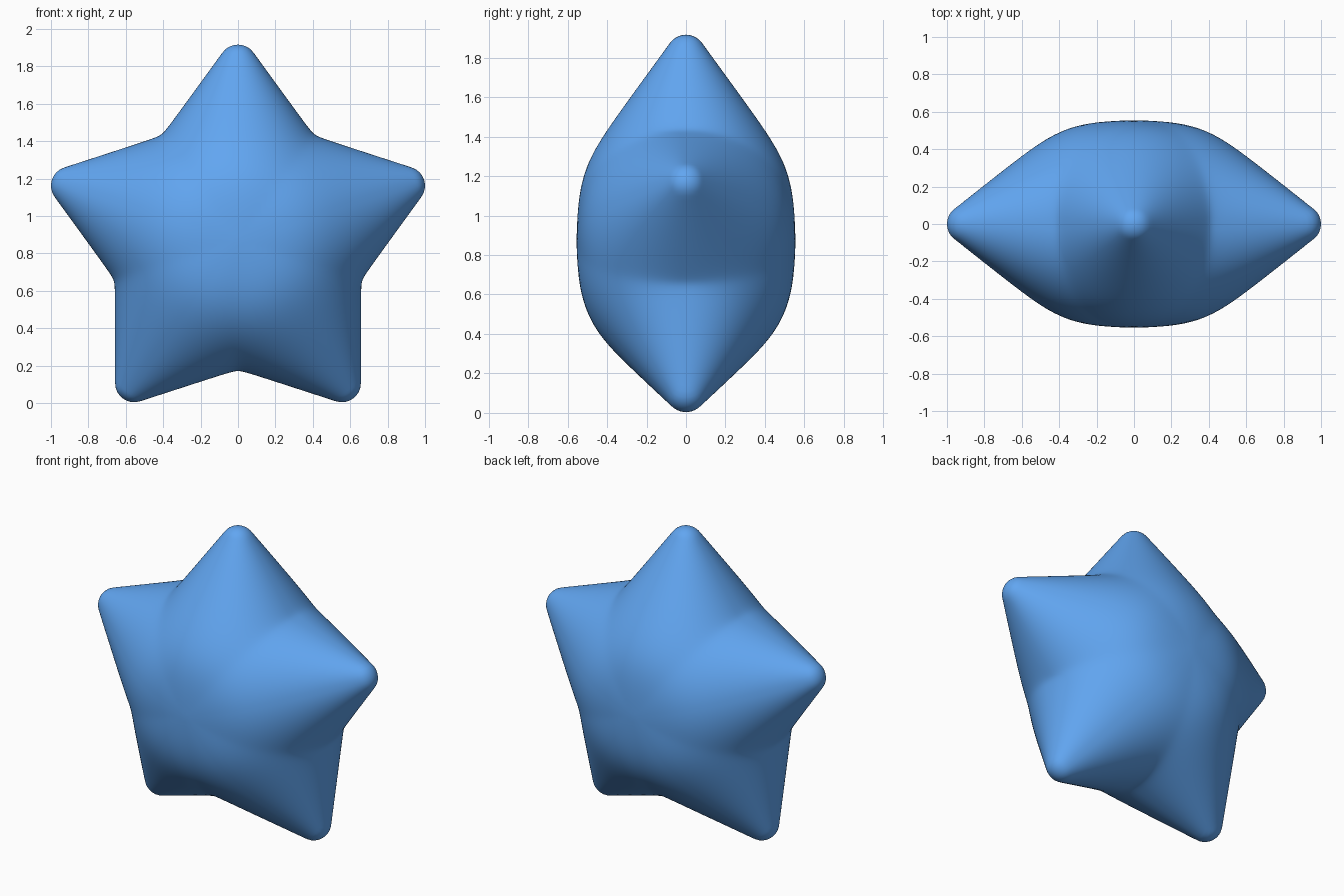
import bpy, bmesh, math

if "Cube" in bpy.data.objects:
    bpy.data.objects.remove(bpy.data.objects["Cube"])

CENTRE_Z = 0.87          # height of the star's centre
ARM, TIP_R = 0.946, 0.10  # tip circle: distance from centre, radius
BETA = math.radians(36)  # half angle of each arm
APEX = ARM + TIP_R / math.sin(BETA)
DEPTH = 0.558            # half thickness at the middle
SEGS, RINGS = 300, 40


def fold(theta, soft):
    """Angle from the nearest arm axis, softened in the valleys (degrees)."""
    a = abs((theta + 36) % 72 - 36)
    return math.radians(max(0.0, 36 - math.hypot(36 - a, soft)))


def outline(a):
    """Star outline radius: round tip, then straight arm side."""
    if a < math.atan2(TIP_R * math.cos(BETA), ARM + TIP_R * math.sin(BETA)):
        return ARM * math.cos(a) + math.sqrt(TIP_R**2 - (ARM * math.sin(a))**2)
    return APEX * math.sin(BETA) / math.sin(a + BETA)


def arm_width(s):
    """Half width of an arm at distance s along its axis."""
    if s > ARM + TIP_R * math.sin(BETA):
        return math.sqrt(max(0.0, TIP_R**2 - (s - ARM)**2))
    return math.tan(BETA) * (APEX - s)


def puff(r, a):
    """Half thickness: rounded arm section, capped softly in the middle."""
    s, t = r * math.cos(a), r * math.sin(a)
    w = arm_width(s)
    if w < 1e-5:
        return 0.0
    h = (w**-8 + DEPTH**-8) ** (-1 / 8)
    return h * math.sqrt(max(0.0, 1 - (t / w)**2))


# Puffy star: polar grid, front and back sharing the rim
bm = bmesh.new()
rim = []
for j in range(SEGS):
    th = 360 * j / SEGS
    r, q = outline(fold(th, 2.2)), math.radians(90 + th)
    rim.append(bm.verts.new((r * math.cos(q), 0, CENTRE_Z + r * math.sin(q))))

for side in (-1, 1):
    outer = rim
    for i in range(RINGS - 1, 0, -1):
        rho = math.sin(i / RINGS * math.pi / 2)
        ring = []
        for j in range(SEGS):
            th = 360 * j / SEGS
            r, q = rho * outline(fold(th, 2.2)), math.radians(90 + th)
            y = side * puff(r, fold(th, 2.2 + 9 * math.sqrt(1 - rho)))
            ring.append(bm.verts.new((r * math.cos(q), y, CENTRE_Z + r * math.sin(q))))
        for j in range(SEGS):
            k = (j + 1) % SEGS
            bm.faces.new((outer[j], outer[k], ring[k], ring[j]))
        outer = ring
    mid = bm.verts.new((0, side * puff(0, 0), CENTRE_Z))
    for j in range(SEGS):
        bm.faces.new((outer[j], outer[(j + 1) % SEGS], mid))

bmesh.ops.recalc_face_normals(bm, faces=bm.faces)
for f in bm.faces:
    f.smooth = True
mesh = bpy.data.meshes.new("puffy_star")
bm.to_mesh(mesh)
bm.free()

blue = bpy.data.materials.new("blue")
blue.diffuse_color = (0.12, 0.38, 0.88, 1)
blue.use_nodes = True
blue.node_tree.nodes["Principled BSDF"].inputs["Base Color"].default_value = blue.diffuse_color
mesh.materials.append(blue)
star = bpy.data.objects.new("puffy_star", mesh)
bpy.context.collection.objects.link(star)
